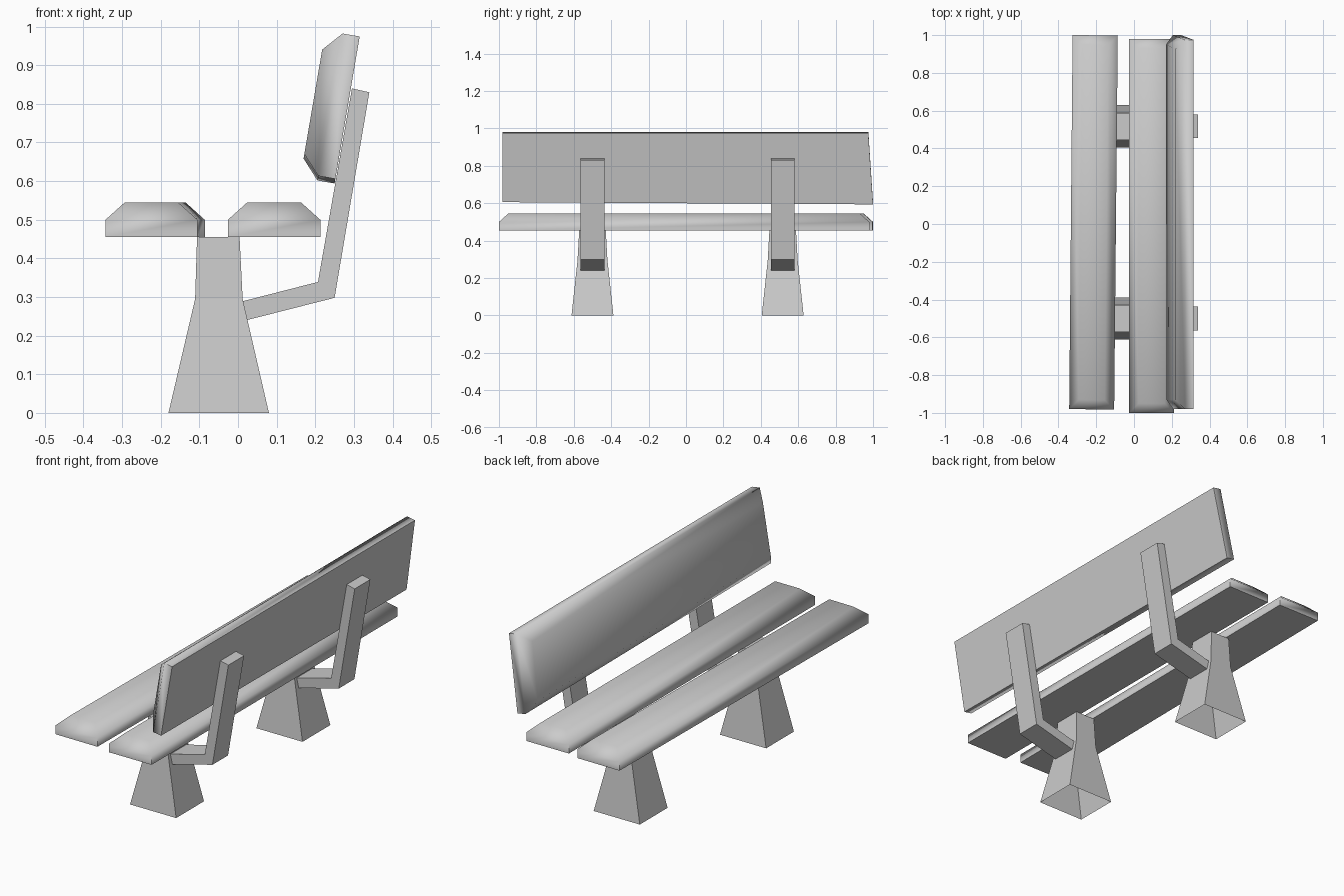
import bpy
import math
from mathutils import Matrix, Vector

cube = bpy.data.objects.get("Cube")
if cube:
    bpy.data.objects.remove(cube)

grey = bpy.data.materials.new("plain grey")
grey.use_nodes = True
GREY = (0.6, 0.6, 0.6, 1)
grey.diffuse_color = GREY
grey.node_tree.nodes["Principled BSDF"].inputs["Base Color"].default_value = GREY


def make(name, verts, faces, smooth=False):
    mesh = bpy.data.meshes.new(name)
    mesh.from_pydata(verts, [], faces)
    mesh.materials.append(grey)
    obj = bpy.data.objects.new(name, mesh)
    bpy.context.collection.objects.link(obj)
    if smooth:
        bpy.ops.object.select_all(action="DESELECT")
        obj.select_set(True)
        bpy.context.view_layer.objects.active = obj
        bpy.ops.object.shade_smooth_by_angle(angle=math.radians(60))
    return obj


def loft(rings, cap_start=True):
    """Join equal rings of points with sides, and cap the ends."""
    n = len(rings[0])
    verts = [p for ring in rings for p in ring]
    faces = [(k * n + i, k * n + (i + 1) % n, (k + 1) * n + (i + 1) % n, (k + 1) * n + i)
             for k in range(len(rings) - 1) for i in range(n)]
    faces.append(tuple(range(len(verts) - n, len(verts))))
    if cap_start:
        faces.append(tuple(reversed(range(n))))
    return verts, faces


def plank(name, corners, frame):
    """Board with a chamfered upper side; corners run anticlockwise."""
    cx = sum(c[0] for c in corners) / 4
    cy = sum(c[1] for c in corners) / 4
    rings = []
    for inset, height in ((0, 0), (0, 0.045), (0.05, 0.09)):
        rings.append([frame @ Vector((x - math.copysign(inset, x - cx),
                                      y - math.copysign(inset, y - cy), height))
                      for x, y in corners])
    make(name, *loft(rings), smooth=True)


# Seat planks
seat_frame = Matrix.Translation((0, 0, 0.455))
plank("seat_plank_front", [(-0.343, -0.98), (-0.105, -0.982), (-0.086, 0.998), (-0.325, 1)], seat_frame)
plank("seat_plank_rear", [(-0.026, -1), (0.213, -1), (0.213, 0.98), (-0.026, 0.98)], seat_frame)

# Backrest: board's own x runs up the slope, its thickness points to the seat
tilt = math.radians(9.7)
up = Vector((math.sin(tilt), 0, math.cos(tilt)))
out = Vector((-math.cos(tilt), 0, math.sin(tilt)))
back_frame = Matrix((up, (0, 1, 0), out)).transposed().to_4x4()
back_frame.translation = (0.25, 0, 0.594)
plank("backrest", [(0.012, -0.98), (0.386, -0.98), (0.386, 0.975), (0, 1)], back_frame)

# Hollow tapered pedestals and bent back supports
ARM = [(0.012, 0.289), (0.022, 0.24), (0.25, 0.298), (0.34, 0.83), (0.295, 0.84), (0.207, 0.339)]
for side, y in (("right", -0.5), ("left", 0.517)):
    rings = []
    for x0, x1, half, z in ((-0.18, 0.08, 0.112, 0), (-0.111, 0.012, 0.08, 0.295), (-0.106, 0.004, 0.071, 0.455)):
        rings.append([(x0, y - half, z), (x1, y - half, z), (x1, y + half, z), (x0, y + half, z)])
    make("pedestal_" + side, *loft(rings, cap_start=False))
    make("back_support_" + side, *loft([[(x, y + w, z) for x, z in ARM] for w in (0.063, -0.063)]))
